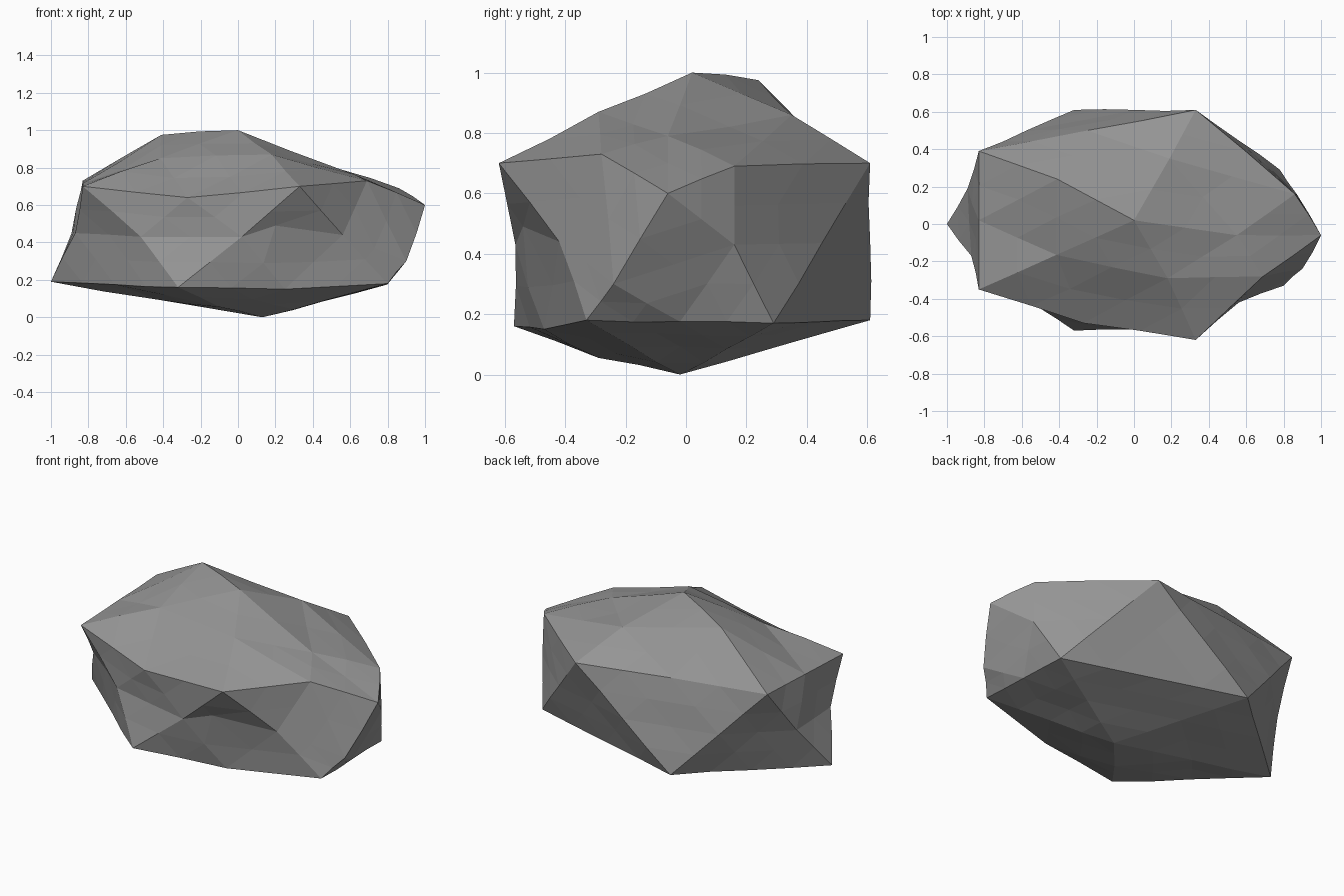
import bpy, bmesh, random
from mathutils import Vector

if "Cube" in bpy.data.objects:
    bpy.data.objects.remove(bpy.data.objects["Cube"])

random.seed(4)

# Twelve main corners: top, bottom, upper ring and lower ring
corner = {"T": (0, 0.02, 1.0), "B": (0.13, -0.02, 0)}
upper = [(0.33, -0.62, 0.70), (1.0, -0.06, 0.60), (0.33, 0.61, 0.70),
         (-0.83, 0.39, 0.73), (-0.83, -0.35, 0.70)]
lower = [(0.80, -0.33, 0.18), (0.78, 0.29, 0.17), (-0.32, 0.61, 0.18),
         (-1.0, 0.0, 0.19), (-0.32, -0.57, 0.16)]
for i in range(5):
    corner[f"U{i}"], corner[f"L{i}"] = upper[i], lower[i]

# Chipped or bulging edge middles; every other edge is straight
chips = {
    "T U0": (0.18, -0.29, 0.87), "T U1": (0.55, -0.06, 0.79),
    "T U2": (0.19, 0.35, 0.86), "T U3": (-0.41, 0.24, 0.975),
    "U0 U1": (0.69, -0.28, 0.73), "U1 U2": (0.86, 0.16, 0.69),
    "U2 U3": (-0.25, 0.50, 0.72), "U0 U4": (-0.27, -0.53, 0.64),
    "L0 U0": (0.56, -0.42, 0.44), "L0 U1": (0.90, -0.24, 0.30),
    "L1 U1": (0.87, 0.16, 0.43), "L3 U3": (-0.89, 0.19, 0.45),
    "L3 U4": (-0.87, -0.17, 0.45), "L4 U4": (-0.52, -0.44, 0.43),
    "L4 U0": (0.02, -0.565, 0.43), "L0 L4": (0.25, -0.47, 0.15),
    "B L4": (-0.10, -0.29, 0.055),
}

bm = bmesh.new()
vert = {k: bm.verts.new(p) for k, p in corner.items()}
mids = {}


def middle(a, b):
    key = " ".join(sorted((a, b)))
    if key not in mids:
        straight = (Vector(corner[a]) + Vector(corner[b])) / 2
        mids[key] = bm.verts.new(chips.get(key, straight))
    return mids[key]


def facet(a, b, c):
    ab, bc, ca = middle(a, b), middle(b, c), middle(c, a)
    for tri in ((vert[a], ab, ca), (ab, vert[b], bc), (ca, bc, vert[c]), (ab, bc, ca)):
        bm.faces.new(tri)


# Four bands of rock facets
for i in range(5):
    j = (i + 1) % 5
    facet("T", f"U{i}", f"U{j}")
    facet(f"U{i}", f"L{i}", f"U{j}")
    facet(f"L{i}", f"L{j}", f"U{j}")
    facet("B", f"L{j}", f"L{i}")
bmesh.ops.recalc_face_normals(bm, faces=bm.faces[:])

# Fine chipping between the main points, which stay in place
fixed = [v.co.copy() for v in bm.verts]
bmesh.ops.subdivide_edges(bm, edges=bm.edges[:], cuts=1, use_grid_fill=True)
bm.normal_update()
notch = Vector((0.29, -0.49, 0.435))
for v in bm.verts:
    if (v.co - notch).length < 0.04:
        v.co = (0.20, -0.54, 0.49)      # ledge under the front overhang
    elif min((v.co - p).length for p in fixed) > 0.001:
        v.co += v.normal * random.uniform(-0.006, 0.006)
bmesh.ops.triangulate(bm, faces=bm.faces[:])
bmesh.ops.recalc_face_normals(bm, faces=bm.faces[:])

mesh = bpy.data.meshes.new("rock")
bm.to_mesh(mesh)
bm.free()
rock = bpy.data.objects.new("rock", mesh)
bpy.context.collection.objects.link(rock)

# Grey stone
stone = bpy.data.materials.new("stone")
stone.diffuse_color = (0.3, 0.3, 0.3, 1)
stone.use_nodes = True
stone.node_tree.nodes["Principled BSDF"].inputs["Base Color"].default_value = stone.diffuse_color
mesh.materials.append(stone)
